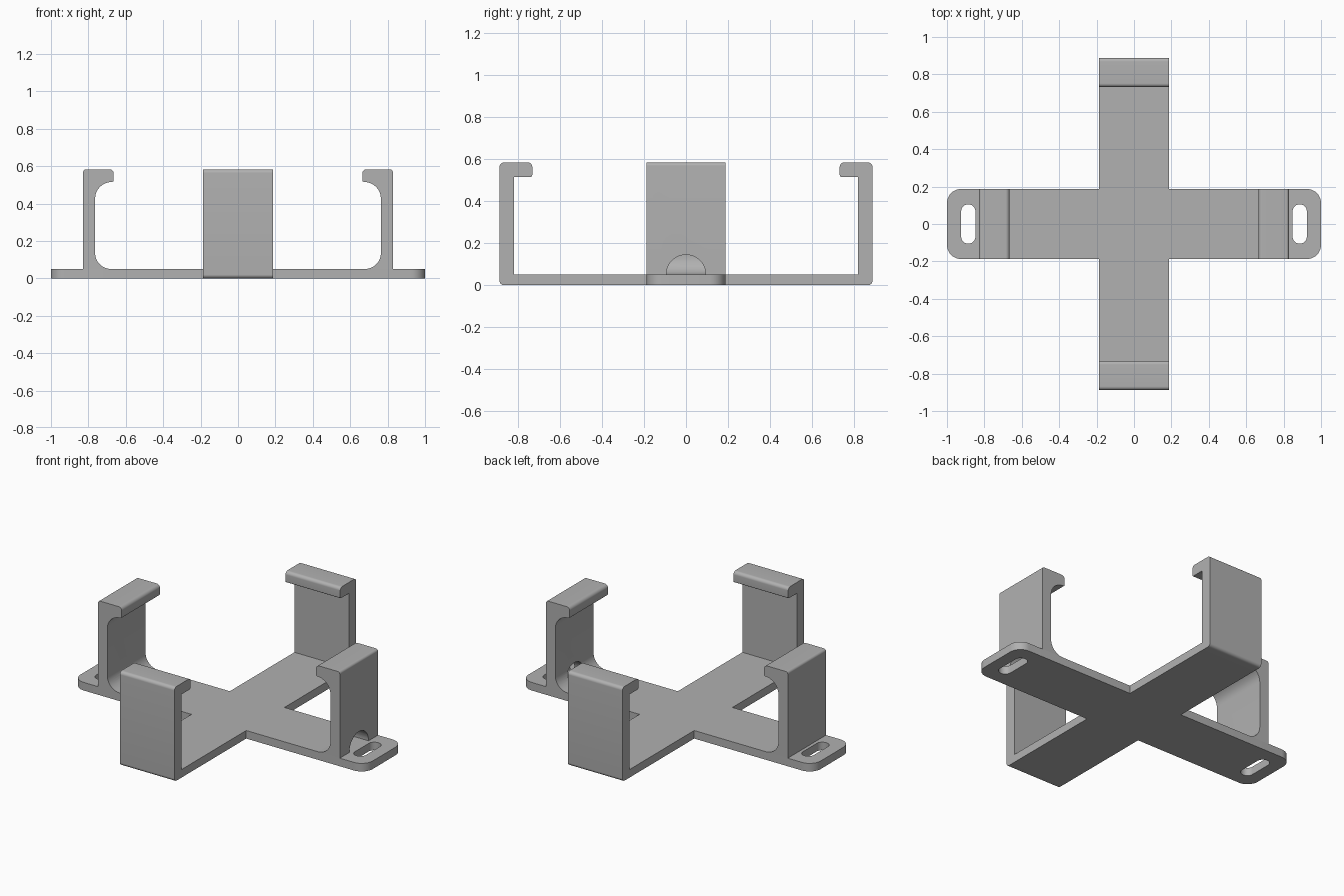
import bpy, bmesh
from math import pi, cos, sin, radians
from mathutils import Vector, Matrix

cube = bpy.data.objects.get("Cube")
if cube:
    bpy.data.objects.remove(cube, do_unlink=True)

grey = bpy.data.materials.new("plain grey")
grey.use_nodes = True
colour = (0.44, 0.44, 0.44, 1)
grey.diffuse_color = colour
grey.node_tree.nodes["Principled BSDF"].inputs["Base Color"].default_value = colour

HALF = 0.187      # half width of every arm
THICK = 0.05      # base plate thickness
TOP = 0.583       # height of the clips
HOOK = 0.515      # underside of the hooks

# Ways to place a flat profile (u, v) extruded along w
FLAT = Matrix.Identity(3)
ALONG_Y = Matrix(((1, 0, 0), (0, 0, 1), (0, 1, 0)))   # u = x, v = z
ALONG_X = Matrix(((0, 0, 1), (1, 0, 0), (0, 1, 0)))   # u = y, v = z


def rounded(corners, steps=10):
    """Outline from right-angled (u, v, radius) corners."""
    out = []
    for i, (u, v, r) in enumerate(corners):
        p = Vector((u, v))
        a = (Vector(corners[i - 1][:2]) - p).normalized()
        b = (Vector(corners[(i + 1) % len(corners)][:2]) - p).normalized()
        c = p + r * (a + b)
        for k in range(steps + 1 if r else 1):
            t = k / steps * pi / 2
            q = c - r * (b * cos(t) + a * sin(t)) if r else p
            if not out or (q - out[-1]).length > 1e-4:
                out.append(q)
    if (out[0] - out[-1]).length < 1e-4:
        out.pop()
    return out


def prism(name, outline, axes, low, high, turn=0):
    bm = bmesh.new()
    face = bm.faces.new([bm.verts.new((q.x, q.y, low)) for q in outline])
    new = bmesh.ops.extrude_face_region(bm, geom=[face])["geom"]
    bmesh.ops.translate(bm, vec=(0, 0, high - low),
                        verts=[g for g in new if isinstance(g, bmesh.types.BMVert)])
    bm.transform(Matrix.Rotation(turn, 4, 'Z') @ axes.to_4x4())
    bmesh.ops.recalc_face_normals(bm, faces=bm.faces)
    mesh = bpy.data.meshes.new(name)
    bm.to_mesh(mesh)
    bm.free()
    mesh.materials.append(grey)
    obj = bpy.data.objects.new(name, mesh)
    bpy.context.collection.objects.link(obj)
    return obj


def select(obj):
    bpy.ops.object.select_all(action='DESELECT')
    obj.select_set(True)
    bpy.context.view_layer.objects.active = obj


def cut(obj, cutter):
    mod = obj.modifiers.new("cut", 'BOOLEAN')
    mod.operation, mod.solver, mod.object = 'DIFFERENCE', 'EXACT', cutter
    select(obj)
    bpy.ops.object.modifier_apply(modifier=mod.name)
    bpy.data.objects.remove(cutter, do_unlink=True)


def box(u0, u1, v0, v1, r):
    return rounded([(u0, v0, r), (u1, v0, r), (u1, v1, r), (u0, v1, r)])


# Cross-shaped base with rounded side tabs
ARM = 0.818
quarter = [(1, -HALF, 0.075), (1, HALF, 0.075), (HALF, HALF, 0), (HALF, ARM, 0)]
half = quarter + [(-HALF, ARM, 0), (-HALF, HALF, 0)]
base = prism("cross_base", rounded(half + [(-u, -v, r) for u, v, r in half]),
             FLAT, 0, THICK)
parts = [base]

# Mounting slots
for side in (-1, 1):
    x = side * 0.886
    cut(base, prism("slot_cutter", box(x - 0.038, x + 0.038, -0.105, 0.105, 0.037),
                    FLAT, -0.1, 0.2))

# Side clips: filleted inside, with an arched opening at the foot
side_profile = rounded([(0.828, THICK, 0), (0.828, TOP, 0.015), (0.665, TOP, 0.022),
                        (0.665, HOOK, 0.01), (0.764, HOOK, 0.089),
                        (0.764, THICK, 0.085), (0.679, THICK, 0)])
for name, turn in (("left_clip", 0), ("right_clip", pi)):
    clip = prism(name, side_profile, ALONG_Y, -HALF, HALF, turn)
    arch = [Vector((0.094 * cos(k * pi / 24), THICK + 0.094 * sin(k * pi / 24)))
            for k in range(48)]
    cut(clip, prism("arch_cutter", arch, ALONG_X, 0.6, 0.9, turn))
    parts.append(clip)

# Front and back clips: plain square hooks
end_profile = rounded([(ARM, 0, 0), (0.888, 0, 0.02), (0.888, TOP, 0.02),
                       (0.732, TOP, 0.02), (0.732, HOOK, 0.008), (ARM, HOOK, 0)])
for name, turn in (("back_clip", 0), ("front_clip", pi)):
    parts.append(prism(name, end_profile, ALONG_X, -HALF, HALF, turn))

for part in parts:
    select(part)
    bpy.ops.object.shade_smooth_by_angle(angle=radians(30))
